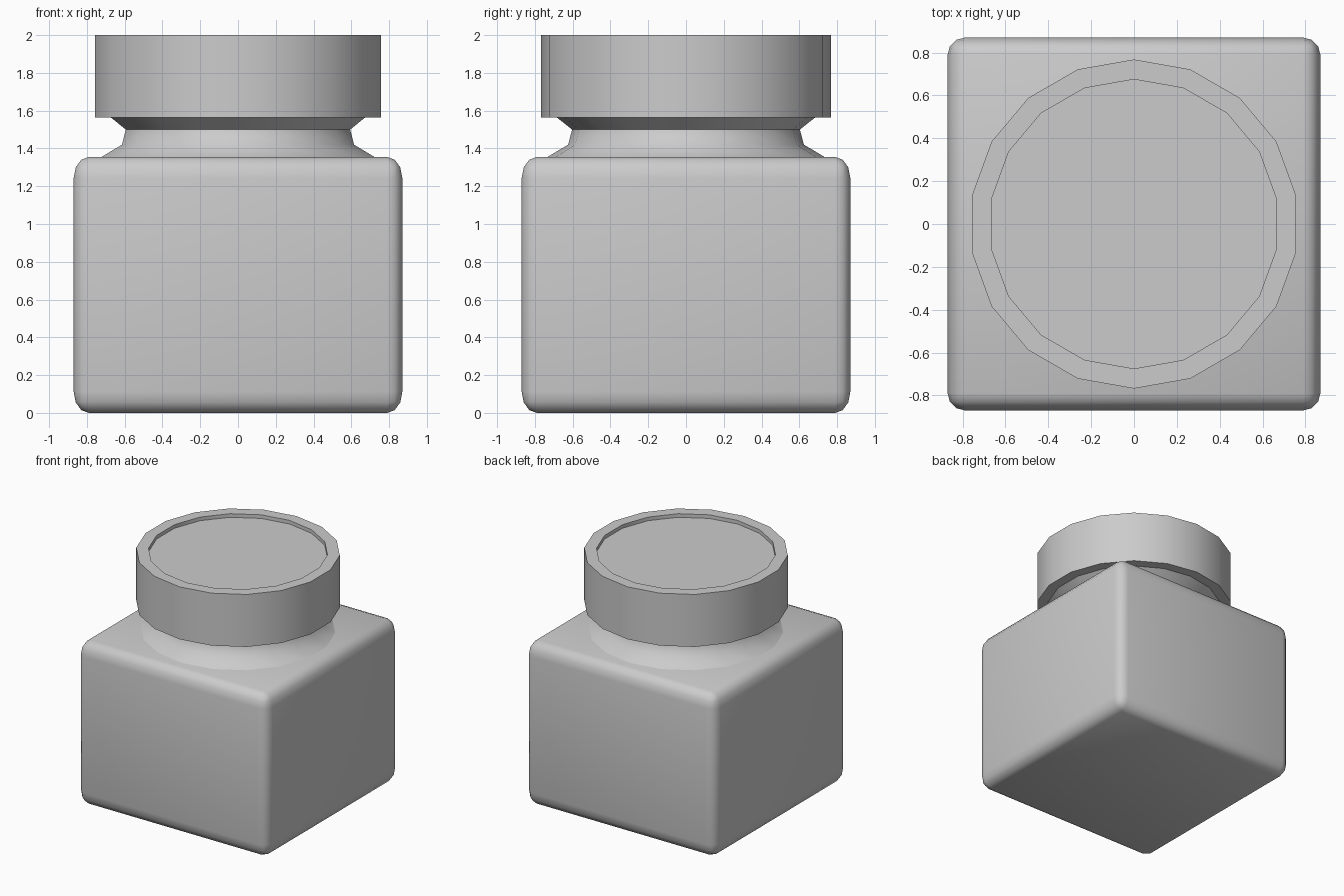
import bpy, bmesh, math

if "Cube" in bpy.data.objects:
    bpy.data.objects.remove(bpy.data.objects["Cube"])

SIDES = 18


def finish(bm, name, angle):
    bmesh.ops.recalc_face_normals(bm, faces=bm.faces)
    mesh = bpy.data.meshes.new(name)
    bm.to_mesh(mesh)
    bm.free()
    obj = bpy.data.objects.new(name, mesh)
    bpy.context.collection.objects.link(obj)
    bpy.ops.object.select_all(action='DESELECT')
    obj.select_set(True)
    bpy.context.view_layer.objects.active = obj
    bpy.ops.object.shade_smooth_by_angle(angle=math.radians(angle))
    return obj


def lathe(name, profile, angle):
    """Spin (radius, z) points around z and close both ends."""
    bm = bmesh.new()
    rings = []
    for r, z in profile:
        rings.append([bm.verts.new((r * math.sin(2 * math.pi * i / SIDES),
                                    r * math.cos(2 * math.pi * i / SIDES), z))
                      for i in range(SIDES)])
    for a, b in zip(rings, rings[1:]):
        for i in range(SIDES):
            j = (i + 1) % SIDES
            bm.faces.new((a[i], a[j], b[j], b[i]))
    bm.faces.new(rings[0])
    bm.faces.new(rings[-1])
    return finish(bm, name, angle)


# Square jar body: bevelled block, rounding stretched a little in height
HALF, HEIGHT, STRETCH = 0.87, 1.355, 1.4
bm = bmesh.new()
bmesh.ops.create_cube(bm, size=1)
for v in bm.verts:
    v.co.x *= 2 * HALF
    v.co.y *= 2 * HALF
    v.co.z = (v.co.z + 0.5) * HEIGHT / STRETCH
bmesh.ops.bevel(bm, geom=bm.edges[:], offset=0.08, segments=3,
                profile=0.5, affect='EDGES')
for v in bm.verts:
    v.co.z *= STRETCH
finish(bm, "jar_body", 60)

# Flared neck
lathe("jar_neck", [(0.737, 1.353), (0.624, 1.42), (0.603, 1.5)], 60)

# Lid with recessed top and tapered underside
lathe("lid", [(0.675, 1.97), (0.675, 2.0), (0.768, 2.0), (0.768, 1.565),
              (0.685, 1.565), (0.603, 1.5)], 30)
